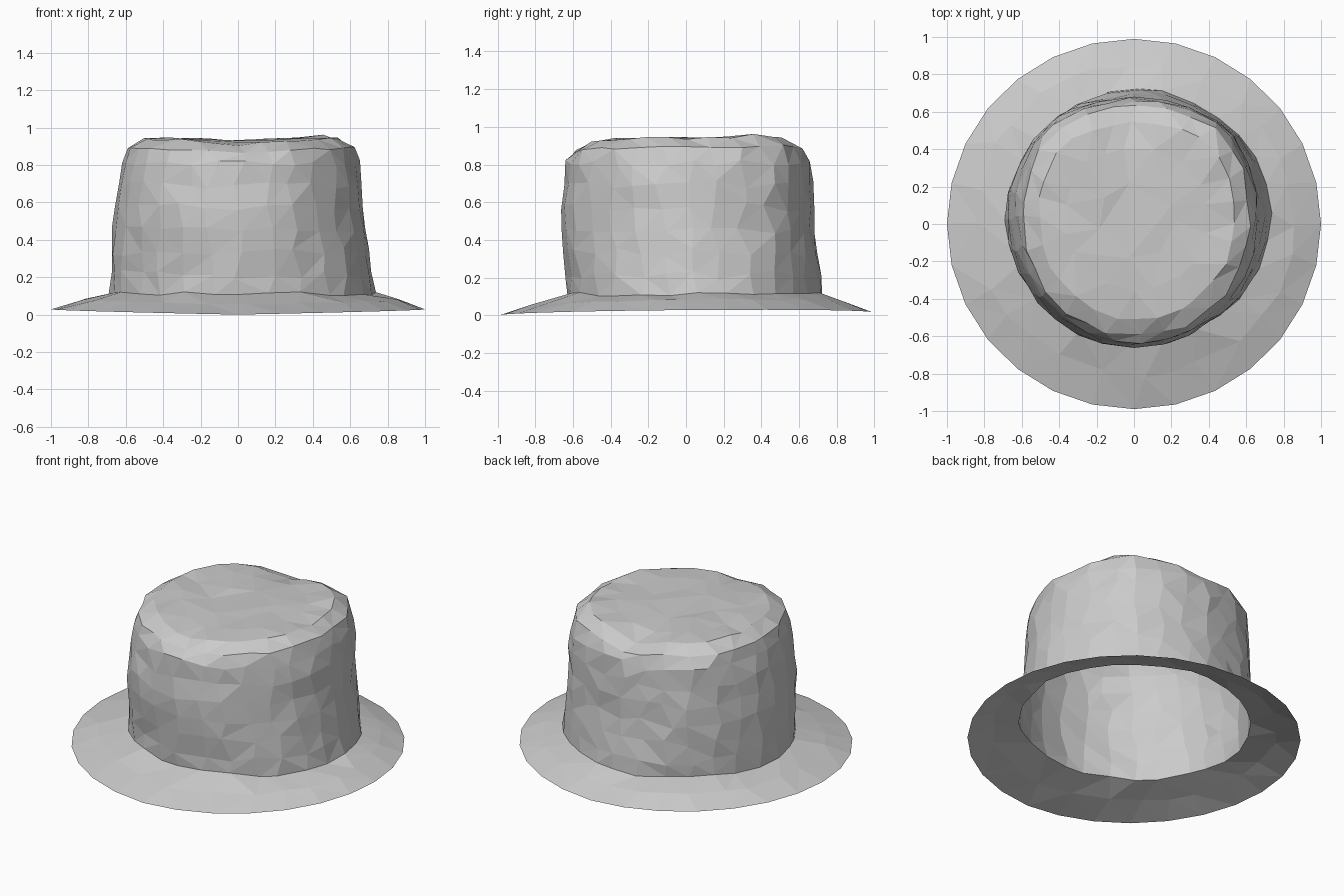
import bpy, bmesh, math, random

if "Cube" in bpy.data.objects:
    bpy.data.objects.remove(bpy.data.objects["Cube"])

random.seed(11)
SEG = 28

def bell(a, centre, width):
    d = math.atan2(math.sin(a - centre), math.cos(a - centre))
    return math.exp(-(d / width) ** 2)

def ring(bm, z, box, bump=0.0, slide=0.0, lift=0.0, zfun=None, corner=0.0):
    """One irregular closed loop fitted to (xmin, xmax, ymin, ymax).
    corner swells the two back corners."""
    x0, x1, y0, y1 = box
    cx, cy, rx, ry = (x0 + x1) / 2, (y0 + y1) / 2, (x1 - x0) / 2, (y1 - y0) / 2
    verts = []
    for i in range(SEG):
        a = 2 * math.pi * (i + random.uniform(-slide, slide)) / SEG
        k = 1 + random.uniform(-bump, bump)
        k += corner * (bell(a, math.pi * 0.25, 0.4) + bell(a, math.pi * 0.75, 0.4))
        h = z + random.uniform(-lift, lift) + (zfun(a) if zfun else 0)
        verts.append(bm.verts.new((cx + rx * k * math.cos(a), cy + ry * k * math.sin(a), h)))
    return verts

def skin(bm, a, b):
    for i in range(SEG):
        j = (i + 1) % SEG
        bm.faces.new((a[i], a[j], b[j], b[i]))

def finish(bm, name):
    bmesh.ops.triangulate(bm, faces=bm.faces[:], quad_method='SHORT_EDGE')
    bmesh.ops.recalc_face_normals(bm, faces=bm.faces[:])
    me = bpy.data.meshes.new(name)
    bm.to_mesh(me)
    bm.free()
    bpy.context.collection.objects.link(bpy.data.objects.new(name, me))

def dent(a):
    # Rim sinks at a notch in the back and along the front, rises at back right
    return (-0.05 * bell(a, math.pi * 0.53, 0.25) - 0.03 * bell(a, -math.pi / 2, 0.6)
            + 0.015 * bell(a, math.pi * 0.25, 0.4))

def brim_wave(a):
    # Brim droops at the front
    return 0.02 * abs(math.cos(a)) + 0.008 * math.sin(a)

# Hat: one continuous thin shell, open underneath
bm = bmesh.new()

# Brim
loops = [ring(bm, 0.015, (-1, 1, -0.99, 0.99), zfun=brim_wave),
         ring(bm, 0.068, (-0.84, 0.86, -0.81, 0.85), 0.02, 0.3, 0.004, brim_wave),
         ring(bm, 0.12, (-0.69, 0.735, -0.63, 0.72), 0.01, 0.2, 0.012, corner=-0.02)]

# Crown wall
wall = [(0.22, -0.68, 0.72, -0.635, 0.715, -0.01), (0.34, -0.68, 0.70, -0.65, 0.695, 0.015),
        (0.46, -0.675, 0.68, -0.655, 0.68, 0.035), (0.58, -0.66, 0.665, -0.655, 0.672, 0.05),
        (0.70, -0.64, 0.66, -0.645, 0.668, 0.06), (0.81, -0.615, 0.645, -0.635, 0.66, 0.07)]
for z, x0, x1, y0, y1, corner in wall:
    loops.append(ring(bm, z, (x0, x1, y0, y1), 0.012, 0.26, 0.025, corner=corner))

# Rounded rim and nearly flat top
top = [(0.898, -0.59, 0.62, -0.60, 0.625, 0.8), (0.948, -0.51, 0.54, -0.51, 0.54, 1.0),
       (0.947, -0.36, 0.39, -0.36, 0.40, 0.5), (0.945, -0.19, 0.22, -0.19, 0.22, 0.1)]
for z, x0, x1, y0, y1, amount in top:
    loops.append(ring(bm, z, (x0, x1, y0, y1), 0.02, 0.25, 0.008,
                      lambda a: amount * dent(a), 0.07))
for a, b in zip(loops, loops[1:]):
    skin(bm, a, b)
bm.faces.new(loops[-1])

# Coarser facets toward the middle of the top
bmesh.ops.remove_doubles(bm, verts=loops[-1], dist=0.11)
bmesh.ops.remove_doubles(bm, verts=loops[-2], dist=0.09)

# Stand on the ground
low = min(v.co.z for v in bm.verts)
for v in bm.verts:
    v.co.z -= low
finish(bm, "hat")
